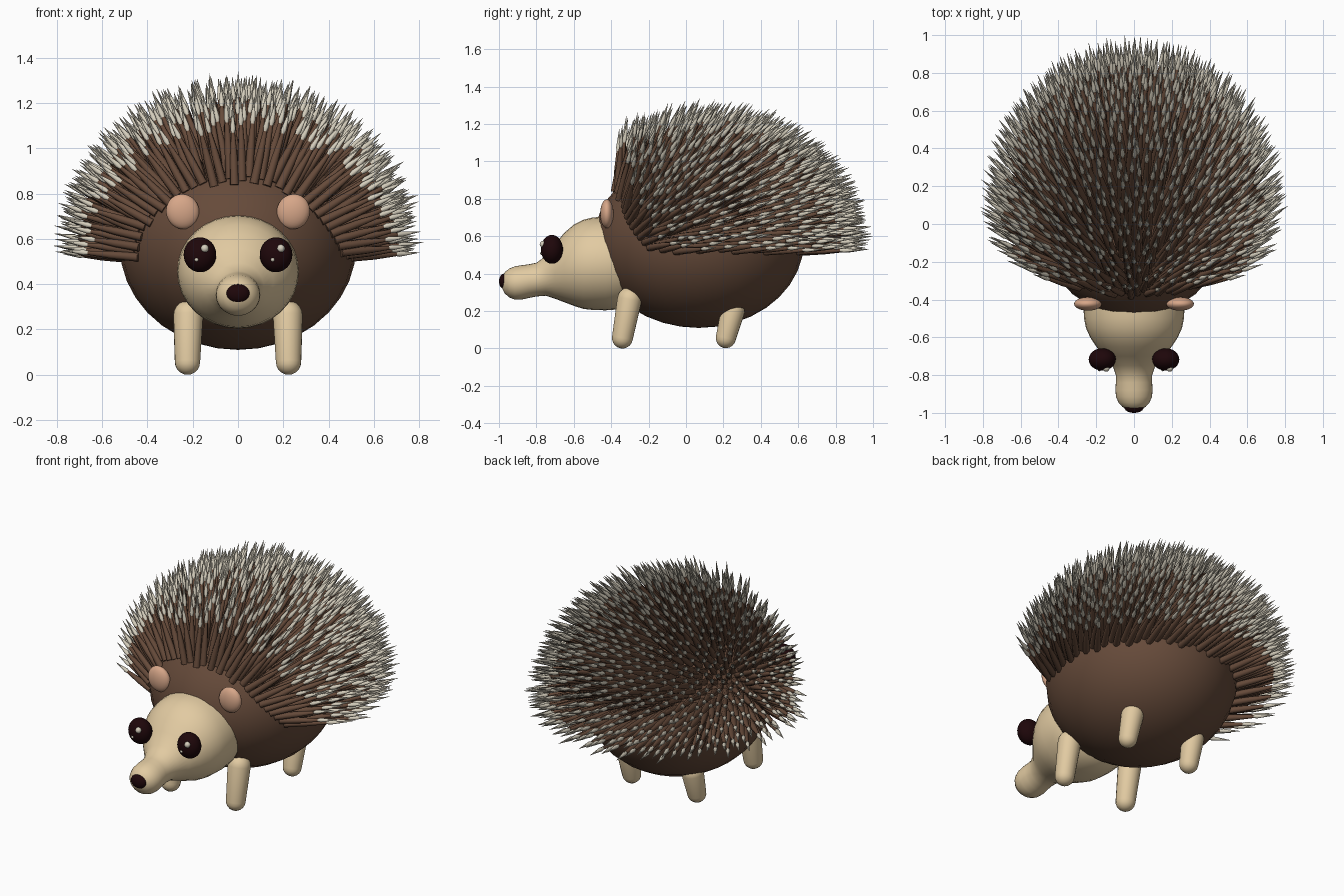
import bpy, bmesh, math, random
from mathutils import Vector

if "Cube" in bpy.data.objects:
    bpy.data.objects.remove(bpy.data.objects["Cube"])

random.seed(4)


def material(name, rgb):
    m = bpy.data.materials.new(name)
    m.diffuse_color = (*rgb, 1)
    m.use_nodes = True
    m.node_tree.nodes["Principled BSDF"].inputs["Base Color"].default_value = m.diffuse_color
    return m


BROWN = material("dark_brown", (0.132, 0.069, 0.042))
BEIGE = material("warm_beige", (0.76, 0.595, 0.36))
PINK = material("ear_pink", (0.68, 0.385, 0.25))
BLACK = material("eye_black", (0.013, 0.002, 0.003))
PALE = material("quill_tip", (0.66, 0.61, 0.50))


def finish(name, bm, mats):
    bmesh.ops.recalc_face_normals(bm, faces=bm.faces)
    me = bpy.data.meshes.new(name)
    bm.to_mesh(me)
    bm.free()
    for m in mats:
        me.materials.append(m)
    ob = bpy.data.objects.new(name, me)
    bpy.context.collection.objects.link(ob)
    bpy.ops.object.select_all(action='DESELECT')
    ob.select_set(True)
    bpy.context.view_layer.objects.active = ob
    bpy.ops.object.shade_smooth_by_angle(angle=math.radians(65))
    return ob


def ellipsoid(name, centre, radii, mat, seg=24, rings=16, tilt=0):
    bm = bmesh.new()
    bmesh.ops.create_uvsphere(bm, u_segments=seg, v_segments=rings, radius=1)
    for v in bm.verts:
        v.co = Vector((v.co.x * radii[0], v.co.y * radii[1], v.co.z * radii[2]))
    ob = finish(name, bm, [mat])
    ob.location = centre
    ob.rotation_euler = (0, tilt, 0)
    return ob


def loft(bm, rings, axis, sides, wide=1.0, tip_from=None):
    """Skin circles (centre, radius) set square to the axis, with capped ends."""
    side = axis.cross(Vector((0, 0, 1)))
    if side.length < 0.01:
        side = Vector((1, 0, 0))
    side.normalize()
    up = side.cross(axis).normalized()
    angles = [2 * math.pi * i / sides for i in range(sides)]
    loops = [[bm.verts.new(c + side * (r * wide * math.cos(a)) + up * (r * math.sin(a)))
              for a in angles] for c, r in rings]
    for k, (a, b) in enumerate(zip(loops, loops[1:])):
        for i in range(sides):
            j = (i + 1) % sides
            f = bm.faces.new((a[i], a[j], b[j], b[i]))
            f.material_index = int(tip_from is not None and k >= tip_from)
    bm.faces.new(loops[0])
    end = bm.faces.new(loops[-1])
    end.material_index = int(tip_from is not None)


# Body
C = Vector((0, 0.068, 0.57))
R = Vector((0.522, 0.562, 0.46))
ellipsoid("body", C, R, BROWN, 28, 18)

# Head and snout: y, centre height, radius
profile = [(-0.99, .352, .002), (-0.986, .352, .025), (-0.968, .351, .058), (-0.945, .35, .077),
           (-0.915, .35, .089), (-0.88, .353, .092), (-0.84, .36, .09), (-0.80, .368, .09),
           (-0.75, .388, .106), (-0.70, .412, .146), (-0.65, .433, .186), (-0.60, .445, .217),
           (-0.55, .45, .238), (-0.50, .453, .247), (-0.43, .455, .251), (-0.36, .455, .246),
           (-0.30, .46, .225), (-0.22, .47, .15), (-0.20, .47, .02)]
bm = bmesh.new()
loft(bm, [(Vector((0, y, z)), r) for y, z, r in profile], Vector((0, 1, 0)), 32, 1.07)
finish("head", bm, [BEIGE])
ellipsoid("nose", (0, -0.972, 0.359), (0.051, 0.028, 0.041), BLACK)


# Legs: tapered rods with round ends
def leg(name, foot, hip, r0, r1):
    foot, hip = Vector(foot), Vector(hip)
    axis = (hip - foot).normalized()
    rings = []
    for centre, r, start in ((foot, r0, -89), (hip, r1, 0)):
        for k in range(6):
            a = math.radians(start + 89 * k / 5)
            rings.append((centre + axis * r * math.sin(a), r * math.cos(a)))
    bm = bmesh.new()
    loft(bm, rings, axis, 20)
    finish(name, bm, [BEIGE])


# Mirrored parts: legs, ears, eyes and their highlights
for s, label in ((-1, "left"), (1, "right")):
    leg("front_leg_" + label, (s * .223, -.34, .056), (s * .22, -.302, .262), .056, .066)
    leg("back_leg_" + label, (s * .223, .213, .056), (s * .22, .25, .20), .054, .064)
    ellipsoid("ear_" + label, (s * .244, -.423, .72), (.073, .036, .078), PINK, tilt=s * .3)
    ellipsoid("eye_" + label, (s * .168, -.717, .53), (.072, .059, .077), BLACK)
    ellipsoid("eye_shine_" + label, (s * .168 + .021, -.764, .557), (.018,) * 3, PALE, 12, 8)
    ellipsoid("eye_glint_" + label, (s * .168 - .015, -.771, .508), (.009,) * 3, PALE, 10, 6)

# Quills: spiral spacing over the back, combed backwards
bm = bmesh.new()
COUNT = 1800
GOLDEN = math.pi * (3 - math.sqrt(5))
quill = [(-.01, .02), (.12, .0175), (.235, .0095), (.235, .008), (.255, .0128), (.365, .0005)]
for i in range(COUNT):
    h = 1 - 2 * (i + 0.5) / COUNT
    ring = math.sqrt(1 - h * h)
    n = Vector((ring * math.cos(i * GOLDEN), ring * math.sin(i * GOLDEN), h))
    p = C + n * R
    if p.z < 0.515 or p.y < -0.21 - 0.5 * (p.z - 0.5):
        continue
    jitter = Vector([random.uniform(-.08, .08) for _ in range(3)])
    jitter.z = abs(jitter.z) if p.z < 0.56 else jitter.z
    d = (n + Vector((0, 0.88, 0.14)) + jitter).normalized()
    k = random.uniform(0.90, 1.02)
    loft(bm, [(p + d * t * k, r) for t, r in quill], d, 7, tip_from=3)
finish("quills", bm, [BROWN, PALE])
